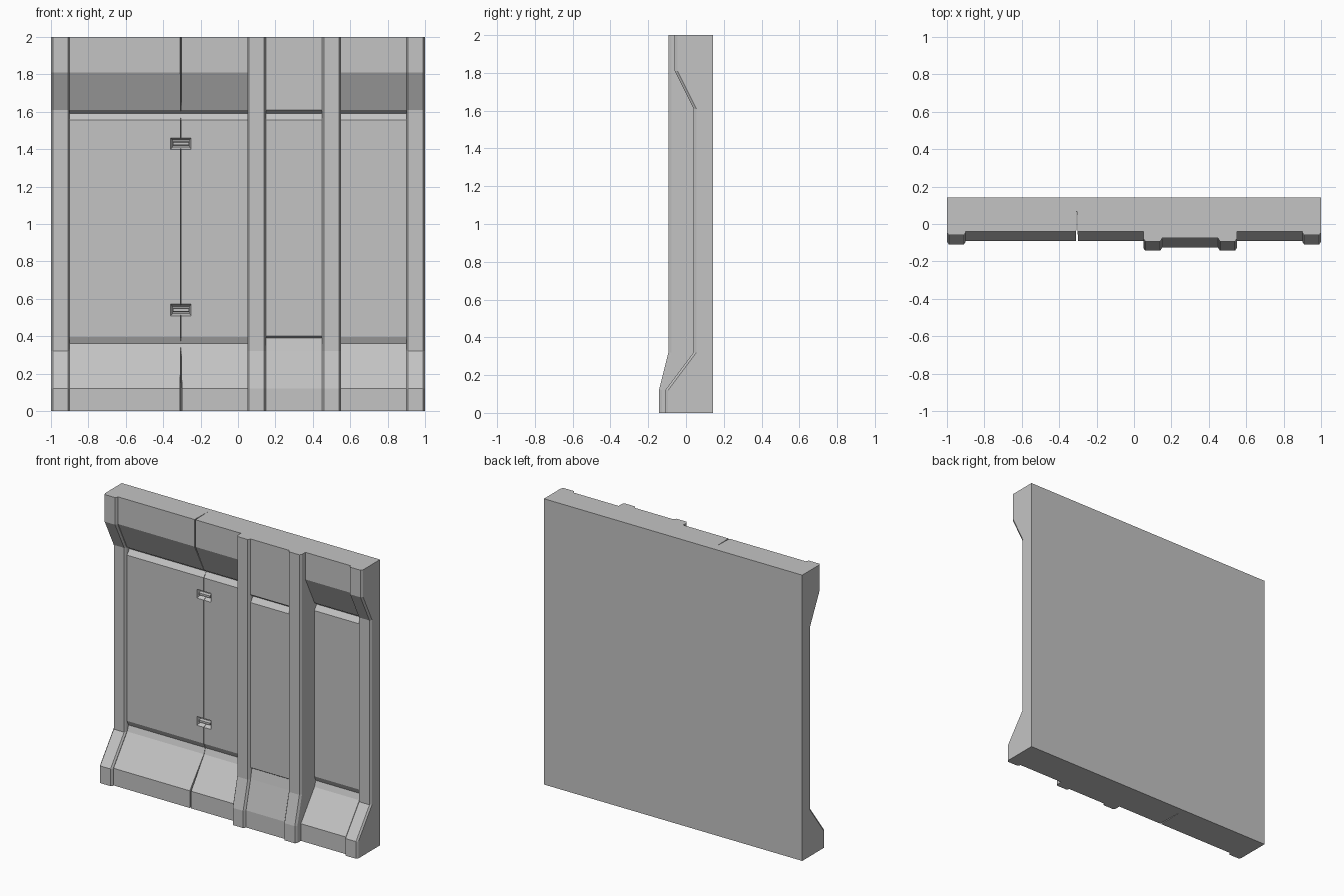
import bpy, bmesh

if "Cube" in bpy.data.objects:
    bpy.data.objects.remove(bpy.data.objects["Cube"], do_unlink=True)

# Single flat grey
grey = bpy.data.materials.new("wall grey")
grey.use_nodes = True
color = (0.55, 0.55, 0.55, 1)
grey.diffuse_color = color
grey.node_tree.nodes["Principled BSDF"].inputs["Base Color"].default_value = color

BACK = 0.143


def loft(name, sections):
    """Join matching closed rings of points, and cap both ends."""
    bm = bmesh.new()
    rings = [[bm.verts.new(p) for p in ring] for ring in sections]
    n = len(rings[0])
    for a, b in zip(rings, rings[1:]):
        for i in range(n):
            j = (i + 1) % n
            bm.faces.new((a[i], a[j], b[j], b[i]))
    bm.faces.new(rings[0])
    bm.faces.new(rings[-1])
    bmesh.ops.recalc_face_normals(bm, faces=bm.faces[:])
    mesh = bpy.data.meshes.new(name)
    bm.to_mesh(mesh)
    bm.free()
    mesh.materials.append(grey)
    obj = bpy.data.objects.new(name, mesh)
    bpy.context.collection.objects.link(obj)
    return obj


def ring(x, front, shift=0):
    """Cross-section of the wall: front outline closed along the flat back."""
    return [(x, y + shift, z) for y, z in front] + [(x, BACK, 2), (x, BACK, 0)]


def slab(name, x0, x1, front):
    return loft(name, [ring(x0, front), ring(x1, front)])


def rib(name, x0, x1, front, left=0.01, right=0.01, drop=0.015):
    """Slab with chamfered long front edges."""
    return loft(name, [ring(x0, front, drop), ring(x0 + left, front),
                       ring(x1 - right, front), ring(x1, front, drop)])


def cut(target, cutter):
    cutter.hide_render = True
    mod = target.modifiers.new("cut", "BOOLEAN")
    mod.operation = "DIFFERENCE"
    mod.solver = "EXACT"
    mod.object = cutter
    bpy.context.view_layer.objects.active = target
    bpy.ops.object.modifier_apply(modifier=mod.name)
    bpy.data.objects.remove(cutter, do_unlink=True)


def rect(x, y, z, w, h):
    return [(x - w, y, z - h), (x + w, y, z - h), (x + w, y, z + h), (x - w, y, z + h)]


# Front outlines as (y, z), bottom to top
end_front = [(-.11, 0), (-.11, .12), (.04, .32), (.04, 1.61), (-.06, 1.81), (-.06, 2)]
pillar_front = [(-BACK, 0), (-BACK, .12), (-.093, .32), (-.093, 2)]
panel_front = [(-.09, 0), (-.09, .12), (.06, .32), (.075, .36), (.058, .395),
               (.058, 1.555), (.085, 1.59), (.06, 1.61), (-.04, 1.81), (-.04, 2)]
center_front = [(-.125, 0), (-.125, .12), (-.075, .32), (-.06, .39), (-.075, .4),
                (-.075, 1.555), (-.048, 1.59), (-.075, 1.61), (-.075, 2)]

# Chamfered end frames and the two pillars
rib("right_end_frame", -1, -.9, end_front)
rib("left_end_frame", .9, 1, end_front)
rib("inner_pillar", .05, .15, pillar_front)
rib("outer_pillar", .45, .55, pillar_front)

# Recessed panels between them
door = slab("door_panel", -.9, .05, panel_front)
slab("center_panel", .15, .45, center_front)
slab("side_panel", .55, .9, panel_front)

# Tapered seam down the door panel
SEAM = -.305
cut(door, loft("seam_cutter", [[(SEAM - .008, -.2, z), (SEAM + .008, -.2, z), (SEAM, .11, z)]
                               for z in (-.1, 2.1)]))

# Latches set into sloped pockets across the seam
for label, z in (("lower", .54), ("upper", 1.43)):
    cut(door, loft("pocket_cutter", [rect(SEAM, .03, z, .056, .036),
                                     rect(SEAM, .058, z, .055, .031),
                                     rect(SEAM, .085, z, .045, .018)]))
    loft(label + "_latch_bar", [rect(SEAM, .064, z, .042, .007),
                                rect(SEAM, .09, z, .042, .012)])
